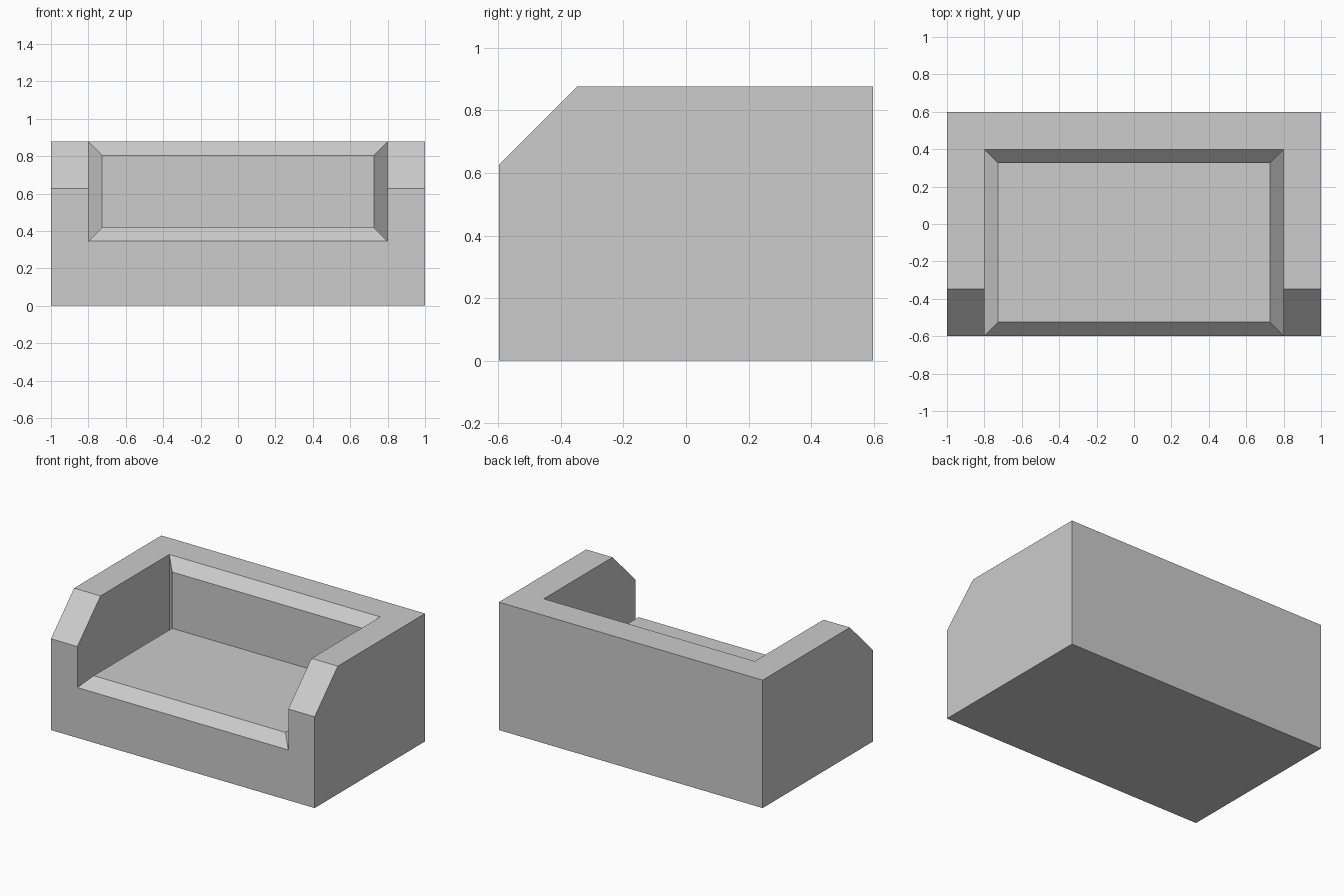
import bpy
import bmesh
from mathutils import Vector

cube = bpy.data.objects.get("Cube")
if cube:
    bpy.data.objects.remove(cube, do_unlink=True)

HALF_W, HALF_D, HEIGHT = 1.0, 0.598, 0.877
INNER_W, BACK_Y, SEAT_Z = 0.8, 0.398, 0.345
PAD = 0.073        # padding width and thickness
CHAMFER = 0.251    # sloped front of the arms

fabric = bpy.data.materials.new("light grey fabric")
colour = (0.604, 0.604, 0.604, 1.0)
fabric.use_nodes = True
fabric.diffuse_color = colour
fabric.node_tree.nodes["Principled BSDF"].inputs["Base Color"].default_value = colour


def extrude_profile(name, profile, half_width):
    """Extrude a (y, z) side profile across x."""
    bm = bmesh.new()
    face = bm.faces.new([bm.verts.new((-half_width, y, z)) for y, z in profile])
    new = bmesh.ops.extrude_face_region(bm, geom=[face])["geom"]
    verts = [g for g in new if isinstance(g, bmesh.types.BMVert)]
    bmesh.ops.translate(bm, verts=verts, vec=Vector((2 * half_width, 0, 0)))
    bmesh.ops.recalc_face_normals(bm, faces=bm.faces)
    mesh = bpy.data.meshes.new(name)
    bm.to_mesh(mesh)
    bm.free()
    mesh.materials.append(fabric)
    obj = bpy.data.objects.new(name, mesh)
    bpy.context.collection.objects.link(obj)
    return obj


# Solid body with sloped arm fronts
sofa = extrude_profile("sofa_body", [
    (-HALF_D, 0), (HALF_D, 0), (HALF_D, HEIGHT),
    (-HALF_D + CHAMFER, HEIGHT), (-HALF_D, HEIGHT - CHAMFER)], HALF_W)

# Hollow out the sitting space between the arms
cutter = extrude_profile("seat_cutter", [
    (-1, SEAT_Z), (BACK_Y, SEAT_Z), (BACK_Y, 1.2), (-1, 1.2)], INNER_W)
cutter.hide_render = True
cut = sofa.modifiers.new("seat_opening", "BOOLEAN")
cut.operation = "DIFFERENCE"
cut.solver = "EXACT"
cut.object = cutter
bpy.context.view_layer.objects.active = sofa
bpy.ops.object.modifier_apply(modifier=cut.name)
bpy.data.objects.remove(cutter, do_unlink=True)

# Raise bevelled padding on the seat and backrest
bm = bmesh.new()
bm.from_mesh(sofa.data)
bm.normal_update()
pads = []
for f in bm.faces:
    c = f.calc_center_median()
    seat = f.normal.z > 0.9 and abs(c.z - SEAT_Z) < 0.01
    back = f.normal.y < -0.9 and abs(c.y - BACK_Y) < 0.01
    if seat or back:
        pads.append(f)
bmesh.ops.inset_region(bm, faces=pads, thickness=PAD, use_even_offset=True)
for v in {v for f in pads for v in f.verts}:
    v.co.z = max(v.co.z, SEAT_Z + PAD)
    v.co.y = min(v.co.y, BACK_Y - PAD)
bm.to_mesh(sofa.data)
bm.free()
